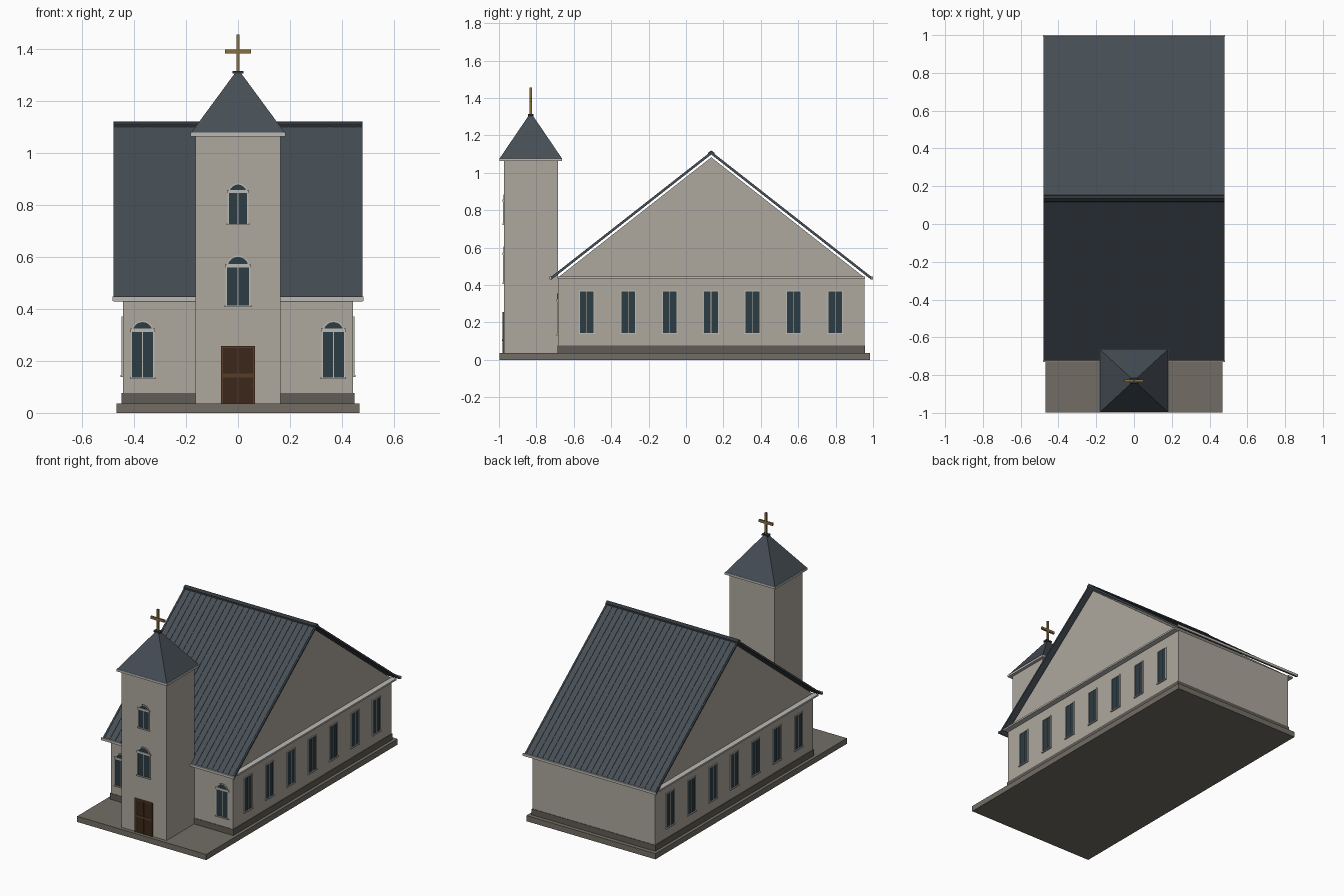
import bpy, bmesh, math
from mathutils import Vector

if "Cube" in bpy.data.objects:
    bpy.data.objects.remove(bpy.data.objects["Cube"])


def mat(name, r, g, b):
    m = bpy.data.materials.new(name)
    m.diffuse_color = (r, g, b, 1)
    m.use_nodes = True
    m.node_tree.nodes["Principled BSDF"].inputs["Base Color"].default_value = m.diffuse_color
    return m


WALL = mat("wall_plaster", 0.42, 0.39, 0.34)
STONE = mat("base_stone", 0.17, 0.155, 0.13)
PLINTH = mat("plinth_stone", 0.12, 0.11, 0.095)
ROOF = mat("roof_slate", 0.06, 0.075, 0.09)
RIDGE = mat("ridge_dark", 0.03, 0.036, 0.042)
TRIM = mat("trim_light", 0.5, 0.49, 0.46)
GLASS = mat("glass_dark", 0.025, 0.045, 0.055)
WOOD = mat("door_wood", 0.045, 0.02, 0.01)
FRAME = mat("door_frame", 0.1, 0.045, 0.02)
GOLD = mat("cross_gold", 0.25, 0.16, 0.05)


def prism(name, pts, offset, material):
    """Extrude a planar outline of 3D points along an offset vector."""
    bm = bmesh.new()
    face = bm.faces.new([bm.verts.new(p) for p in pts])
    ext = bmesh.ops.extrude_face_region(bm, geom=[face])
    verts = [v for v in ext["geom"] if isinstance(v, bmesh.types.BMVert)]
    bmesh.ops.translate(bm, verts=verts, vec=Vector(offset))
    bmesh.ops.recalc_face_normals(bm, faces=bm.faces)
    me = bpy.data.meshes.new(name)
    bm.to_mesh(me)
    bm.free()
    me.materials.append(material)
    ob = bpy.data.objects.new(name, me)
    bpy.context.collection.objects.link(ob)
    return ob


def box(name, x0, x1, y0, y1, z0, z1, material):
    pts = [(x0, y0, z0), (x1, y0, z0), (x1, y1, z0), (x0, y1, z0)]
    return prism(name, pts, (0, 0, z1 - z0), material)


def yz_prism(name, pts, x0, x1, material):
    return prism(name, [(x0, y, z) for y, z in pts], (x1 - x0, 0, 0), material)


def window(name, origin, u, n, w, z0, z1, arch):
    """Window on a wall: u runs across, n points out, w is the half width."""
    o, u, n = Vector(origin), Vector(u), Vector(n)
    f = 0.005

    def plate(part, outline, depth, material):
        pts = [o + u * a + Vector((0, 0, z)) - n * 0.004 for a, z in outline]
        prism(name + part, pts, n * (depth + 0.004), material)

    def bar(part, a0, a1, b0, b1, depth, material=TRIM):
        plate(part, [(a0, b0), (a1, b0), (a1, b1), (a0, b1)], depth, material)

    bar("_glass", -w, w, z0, z1, 0.002, GLASS)
    for s in (-1, 1):
        bar("_jamb", s * w - f / 2, s * w + f / 2, z0, z1, 0.005)
    bar("_mullion", -f / 3, f / 3, z0, z1, 0.004)
    bar("_sill", -w - 0.006, w + 0.006, z0 - 0.004, z0 + 0.003, 0.008)
    if arch:
        angles = [math.pi * i / 16 for i in range(17)]
        arc = [(w * math.cos(t), z1 + w * math.sin(t)) for t in angles]
        inner = [((w - f) * math.cos(t), z1 + (w - f) * math.sin(t)) for t in angles]
        plate("_arch_glass", arc, 0.002, GLASS)
        plate("_arch_frame", arc + inner[::-1], 0.004, TRIM)
        bar("_lintel", -w - 0.004, w + 0.004, z1, z1 + 0.013, 0.007)
    else:
        bar("_head", -w - f / 2, w + f / 2, z1 - f / 2, z1 + f / 2, 0.005)


# Base slab, plinth and nave walls
box("base_slab", -0.468, 0.468, -0.998, 0.985, 0, 0.037, STONE)
box("plinth", -0.448, 0.448, -0.688, 0.958, 0.037, 0.076, PLINTH)
box("nave_walls", -0.443, 0.443, -0.685, 0.955, 0.037, 0.44, WALL)
yz_prism("gable_block", [(-0.685, 0.44), (0.955, 0.44), (0.135, 1.083)], -0.443, 0.443, WALL)
for s in (-1, 1):
    box("side_ledge", s * 0.44, s * 0.478, -0.688, 0.958, 0.435, 0.446, TRIM)

# Main roof: two slabs with standing seams, eave trims and ridge cap
RY, RZ, RUN, EZ = 0.135, 1.112, 0.862, 0.437
for s in (-1, 1):
    ey = RY + s * RUN
    yz_prism("roof_slab", [(RY, RZ), (ey, EZ), (ey, EZ - 0.008), (ey - s * 0.01, EZ - 0.006),
                           (RY, RZ - 0.014)], -0.478, 0.478, ROOF)
    for i in range(25):
        x = -0.468 + 0.039 * i
        yz_prism("roof_seam", [(RY, RZ - 0.002), (ey, EZ - 0.002), (ey, EZ + 0.003),
                               (RY, RZ + 0.003)], x - 0.002, x + 0.002, ROOF)
    box("eave_trim", -0.483, 0.483, ey - 0.004, ey + 0.004, EZ - 0.006, EZ + 0.01, TRIM)
yz_prism("ridge_cap", [(RY - 0.018, RZ - 0.012), (RY, RZ - 0.002), (RY + 0.018, RZ - 0.012),
                       (RY + 0.016, RZ - 0.004), (RY, RZ + 0.008), (RY - 0.016, RZ - 0.004)],
         -0.479, 0.479, RIDGE)

# Tower with cornice and pyramid roof
TY = -0.83
box("tower_walls", -0.163, 0.163, -0.973, -0.685, 0.037, 1.066, WALL)
box("tower_cornice", -0.183, 0.183, TY - 0.168, TY + 0.168, 1.064, 1.078, TRIM)
spire = box("tower_roof", -0.18, 0.18, TY - 0.166, TY + 0.166, 1.078, 1.308, ROOF)
for v in spire.data.vertices:
    if v.co.z > 1.2:
        v.co.x *= 0.06
        v.co.y = TY + (v.co.y - TY) * 0.06
box("spire_cap", -0.022, 0.022, TY - 0.015, TY + 0.015, 1.305, 1.315, RIDGE)

# Cross
box("cross_upright", -0.006, 0.006, TY - 0.006, TY + 0.006, 1.31, 1.455, GOLD)
box("cross_arm", -0.05, 0.05, TY - 0.006, TY + 0.006, 1.382, 1.398, GOLD)

# Door with frame, rail and knob
box("door_panel", -0.058, 0.058, -0.977, -0.97, 0.037, 0.25, WOOD)
for s in (-1, 1):
    box("door_jamb", s * 0.058, s * 0.065, -0.981, -0.97, 0.037, 0.257, FRAME)
box("door_head", -0.065, 0.065, -0.981, -0.97, 0.249, 0.257, FRAME)
box("door_rail", -0.058, 0.058, -0.979, -0.97, 0.137, 0.151, FRAME)
box("door_seam", -0.0015, 0.0015, -0.979, -0.97, 0.037, 0.25, FRAME)
box("door_knob", 0.048, 0.056, -0.985, -0.97, 0.1, 0.108, GOLD)

# Arched windows on the tower and nave front
front = ((1, 0, 0), (0, -1, 0))
window("tower_window_low", (0, -0.973, 0), *front, 0.045, 0.411, 0.56, True)
window("tower_window_high", (0, -0.973, 0), *front, 0.038, 0.726, 0.845, True)
for s in (-1, 1):
    window("front_window", (s * 0.367, -0.685, 0), *front, 0.043, 0.135, 0.311, True)

# Seven tall windows along each side
for s in (-1, 1):
    for i in range(7):
        y = -0.53 + 0.2213 * i
        window("side_window", (s * 0.443, y, 0), (0, 1, 0), (s, 0, 0), 0.039, 0.142, 0.368, False)
